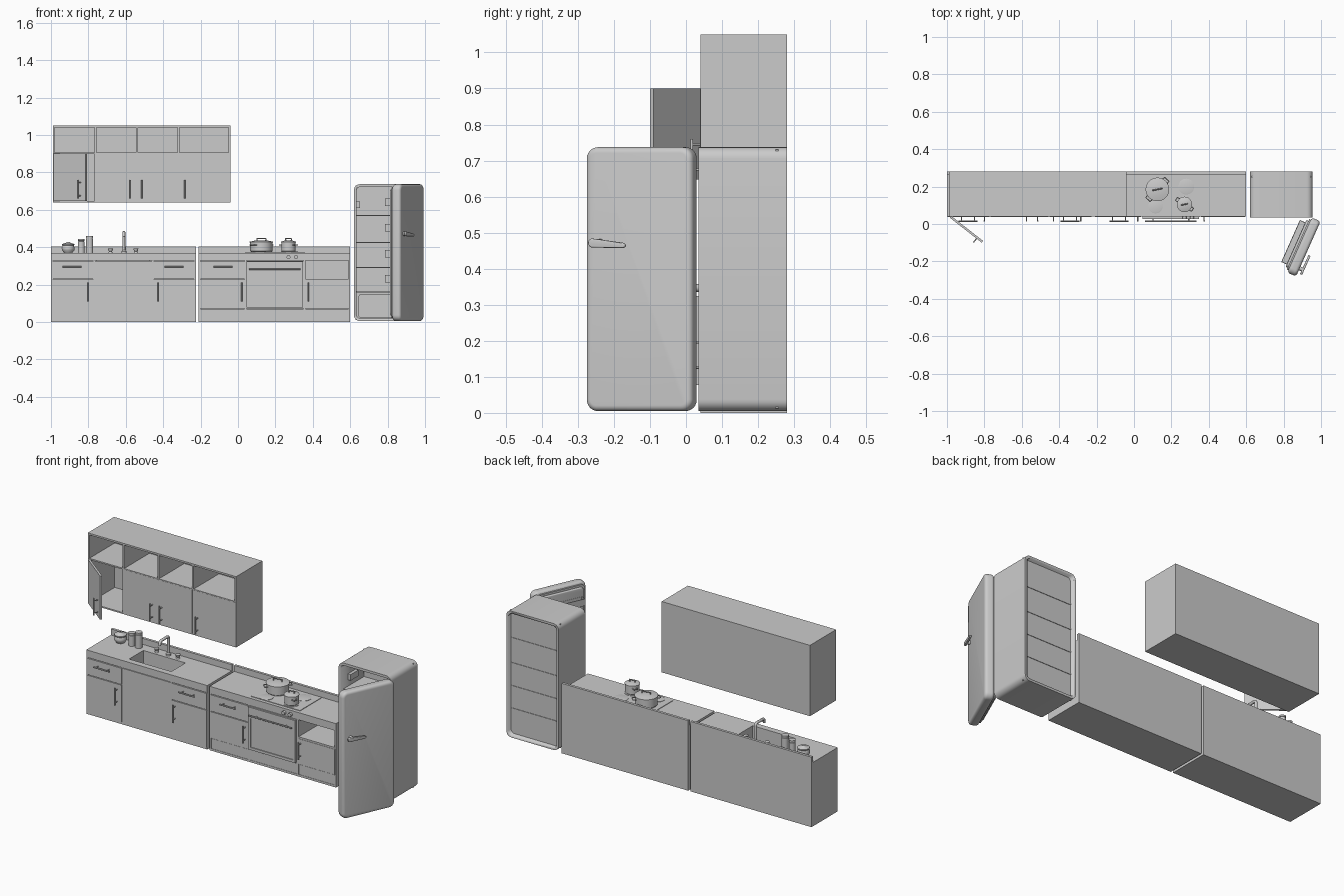
import bpy, bmesh, math
from mathutils import Matrix, Vector

if "Cube" in bpy.data.objects:
    bpy.data.objects.remove(bpy.data.objects["Cube"])

def finish(name, bm, smooth=False):
    bmesh.ops.recalc_face_normals(bm, faces=bm.faces)
    me = bpy.data.meshes.new(name)
    bm.to_mesh(me); bm.free()
    ob = bpy.data.objects.new(name, me)
    bpy.context.collection.objects.link(ob)
    if smooth:
        activate(ob)
        bpy.ops.object.shade_smooth_by_angle(angle=math.radians(35))
    return ob

def activate(ob):
    bpy.ops.object.select_all(action='DESELECT')
    ob.select_set(True)
    bpy.context.view_layer.objects.active = ob

def box(name, x0, x1, y0, y1, z0, z1):
    bm = bmesh.new()
    m = Matrix.Translation(((x0+x1)/2, (y0+y1)/2, (z0+z1)/2)) @ Matrix.Diagonal((x1-x0, y1-y0, z1-z0, 1))
    bmesh.ops.create_cube(bm, size=1, matrix=m)
    return finish(name, bm)

def slab(name, x0, x1, y0, y1, z0, z1, r, bevel=0):
    """Rounded rectangle in xz, extruded along y, with optional soft rim."""
    bm = bmesh.new()
    vs = []
    for cx, cz, a0 in ((x1-r, z1-r, 0), (x0+r, z1-r, 90), (x0+r, z0+r, 180), (x1-r, z0+r, 270)):
        for i in range(7):
            a = math.radians(a0 + 15*i)
            vs.append(bm.verts.new((cx + r*math.cos(a), y0, cz + r*math.sin(a))))
    f = bm.faces.new(vs)
    g = bmesh.ops.extrude_face_region(bm, geom=[f])
    bmesh.ops.translate(bm, vec=(0, y1-y0, 0), verts=[v for v in g['geom'] if isinstance(v, bmesh.types.BMVert)])
    if bevel:
        rim = [e for e in bm.edges if abs(e.verts[0].co.y - e.verts[1].co.y) < 1e-6]
        bmesh.ops.bevel(bm, geom=rim, offset=bevel, segments=5, profile=0.5, affect='EDGES')
    return finish(name, bm, True)

def lathe(name, profile, x, y, z, n=32):
    bm = bmesh.new()
    vs = [bm.verts.new((r, 0, h)) for r, h in profile]
    es = [bm.edges.new(p) for p in zip(vs, vs[1:])]
    bmesh.ops.spin(bm, geom=vs+es, axis=(0, 0, 1), cent=(0, 0, 0), angle=2*math.pi, steps=n)
    bmesh.ops.remove_doubles(bm, verts=bm.verts, dist=1e-5)
    bmesh.ops.translate(bm, vec=(x, y, z), verts=bm.verts)
    return finish(name, bm, True)

def pipe(name, pts, r):
    cu = bpy.data.curves.new(name, 'CURVE')
    cu.dimensions = '3D'
    cu.bevel_depth, cu.bevel_resolution, cu.use_fill_caps = r, 2, True
    sp = cu.splines.new('POLY')
    sp.points.add(len(pts)-1)
    for p, c in zip(sp.points, pts):
        p.co = (*c, 1)
    ob = bpy.data.objects.new(name, cu)
    bpy.context.collection.objects.link(ob)
    activate(ob)
    bpy.ops.object.convert(target='MESH')
    return bpy.context.object

def cut(ob, cutter):
    m = ob.modifiers.new('cut', 'BOOLEAN')
    m.operation, m.object, m.solver = 'DIFFERENCE', cutter, 'EXACT'
    activate(ob)
    bpy.ops.object.modifier_apply(modifier=m.name)
    bpy.data.objects.remove(cutter)
    return ob

def swing(obs, pivot, deg):
    for o in obs:
        o.matrix_world = Matrix.Translation(pivot) @ Matrix.Rotation(math.radians(deg), 4, 'Z')

def bar(name, x, z, y=0.04, vertical=True, half=0.05, out=0.024):
    """Bar handle on two posts."""
    d = Vector((0, 0, 1)) if vertical else Vector((1, 0, 0))
    c, o = Vector((x, y, z)), Vector((0, -out, 0))
    obs = [pipe(name, [c+o-d*half, c+o+d*half], 0.004)]
    for s in (-0.7, 0.7):
        obs.append(pipe(name + '_post', [c+d*half*s, c+d*half*s+o], 0.003))
    return obs

F, B = 0.04, 0.28   # cabinet front and back

# ---- wall cabinet
X = [-0.985, -0.7625, -0.54, -0.3175, -0.045]
box('wall_cabinet_top', -0.99, -0.04, F, B, 1.04, 1.05)
box('wall_cabinet_bottom', -0.99, -0.04, F, B, 0.64, 0.648)
box('wall_cabinet_shelf', -0.99, -0.04, F, B, 0.897, 0.905)
box('wall_cabinet_back', -0.99, -0.04, 0.272, B, 0.64, 1.05)
for i, x in enumerate(X):
    box('wall_cabinet_upright', x-0.005, x+0.005, F, B, 0.64, 1.05)
for i, hx in ((1, -0.575), (2, -0.515), (3, -0.285)):
    box('wall_door', X[i]+0.003, X[i+1]-0.003, F-0.001, F+0.011, 0.647, 0.9)
    bar('wall_door_handle', hx, 0.71)
swing([box('open_wall_door', 0, 0.217, -0.001, 0.011, 0.647, 0.9)] + bar('open_door_handle', 0.182, 0.71, 0), (-0.985, 0.035, 0), -38)

# ---- base cabinets
def carcass(name, x0, x1, dividers):
    for x in (x0, x1-0.01):
        box(name + '_side', x, x+0.01, F, B, 0, 0.34)
    for x in dividers:
        box(name + '_divider', x-0.005, x+0.005, F, B, 0.01, 0.34)
    box(name + '_floor', x0, x1, F, B, 0, 0.012)
    box(name + '_back', x0, x1, 0.27, B, 0, 0.35)
    box(name + '_splashback', x0, x1, 0.265, B, 0.36, 0.405)
    return box(name + '_worktop', x0, x1, F, B, 0.328, 0.37)

def front(name, x0, x1, z0, z1):
    return box(name, x0+0.002, x1-0.002, F-0.002, F+0.012, z0, z1)

top = carcass('sink_unit', -1, -0.225, (-0.77, -0.455))
cut(top, box('sink_cutter', -0.75, -0.48, 0.075, 0.205, 0.3, 0.4))
basin = box('sink_basin', -0.756, -0.474, 0.069, 0.211, 0.24, 0.369)
cut(basin, box('basin_cutter', -0.75, -0.48, 0.075, 0.205, 0.246, 0.4))
front('sink_front', -0.77, -0.455, 0.01, 0.326)
for x0, x1, hx in ((-1, -0.77, -0.8), (-0.455, -0.225, -0.43)):
    front('drawer_front', x0, x1, 0.23, 0.324)
    front('base_door', x0, x1, 0.012, 0.226)
    bar('base_door_handle', hx, 0.16)
    bar('drawer_handle', (x0+x1)/2 - 0.002, 0.295, vertical=False)

carcass('cooker_unit', -0.21, 0.6, (0.04, 0.355))
box('cooker_plinth', -0.21, 0.6, F+0.002, F+0.012, 0, 0.07)
front('left_drawer_front', -0.21, 0.04, 0.23, 0.324)
front('left_base_door', -0.21, 0.04, 0.073, 0.226)
bar('left_drawer_handle', -0.08, 0.295, vertical=False)
bar('left_door_handle', 0.02, 0.16)
box('open_niche_floor', 0.355, 0.6, F, B, 0.22, 0.23)
front('right_base_door', 0.355, 0.595, 0.073, 0.22)
bar('right_door_handle', 0.375, 0.16)

# ---- oven and hob
box('oven_body', 0.045, 0.35, F-0.002, 0.26, 0.073, 0.326)
door = box('oven_door', 0.045, 0.347, F-0.012, F, 0.078, 0.324)
cut(door, box('window_cutter', 0.06, 0.333, 0, F-0.007, 0.093, 0.262))
bar('oven_handle', 0.197, 0.282, F-0.01, False, 0.137, 0.016)
for x in (0.27, 0.31):
    pipe('oven_knob', [(x, F, 0.347), (x, F-0.014, 0.347)], 0.011)
box('hob_plate', 0.04, 0.355, 0.06, 0.255, 0.368, 0.373)
for x, y, r in ((0.125, 0.185, 0.055), (0.27, 0.105, 0.042), (0.115, 0.095, 0.038), (0.28, 0.2, 0.042)):
    lathe('burner', [(0, 0), (r, 0), (r, 0.003), (r-0.004, 0.004), (0, 0.004)], x, y, 0.372)

def pot(name, x, y, r, h, ang):
    """Saucepan with lid, lid grip and two ear handles."""
    lathe(name, [(0, 0), (r-0.004, 0), (r, 0.004), (r, h), (r+0.003, h+0.001), (r+0.003, h+0.004),
                 (r*0.6, h+0.01), (0, h+0.012)], x, y, 0.375)
    d = Vector((math.cos(ang), math.sin(ang), 0))
    n = Vector((-d.y, d.x, 0))
    for s in (-1, 1):
        c = Vector((x, y, 0.375+h*0.75)) + d*s*(r-0.003)
        pipe(name + '_ear', [c-n*r*0.3, c-n*r*0.25+d*s*0.017, c+n*r*0.25+d*s*0.017, c+n*r*0.3], 0.003)
    c, up = Vector((x, y, 0.375+h+0.009)), Vector((0, 0, 0.013))
    e = Vector((math.cos(0.2), math.sin(0.2), 0))*r*0.4
    pipe(name + '_grip', [c-e, c-e+up, c+e+up, c+e], 0.0035)

pot('large_pot', 0.125, 0.185, 0.06, 0.05, -0.75 + math.pi/2)
pot('small_pot', 0.27, 0.105, 0.038, 0.05, -0.6)

# ---- tap and worktop jars
lathe('tap_base', [(0, 0), (0.014, 0), (0.014, 0.008), (0.009, 0.014), (0, 0.014)], -0.61, 0.235, 0.37, 20)
arc = [(-0.61, 0.222+0.013*math.cos(a), 0.466+0.013*math.sin(a)) for a in (0, 0.4, 0.8, 1.2, 1.57)]
pipe('tap_spout', [(-0.61, 0.235, 0.37)] + arc + [(-0.61, 0.165, 0.478), (-0.61, 0.157, 0.472), (-0.61, 0.155, 0.455)], 0.008)
for s in (-1, 1):
    x = -0.614 + s*0.068
    lathe('tap_valve', [(0, 0), (0.011, 0), (0.008, 0.008), (0.011, 0.012), (0.013, 0.022), (0, 0.024)], x, 0.23, 0.37, 16)
for x, r, h in ((-0.838, 0.018, 0.075), (-0.793, 0.019, 0.09)):
    lathe('canister', [(0, 0), (r, 0), (r, h-0.014), (r-0.003, h-0.013), (r-0.003, h-0.011), (r, h-0.01), (r, h-0.001), (0, h)], x, 0.225, 0.37)
lathe('teapot', [(0, 0), (0.022, 0), (0.033, 0.014), (0.035, 0.026), (0.03, 0.038), (0.033, 0.042), (0.033, 0.047),
                 (0.012, 0.053), (0.007, 0.058), (0, 0.059)], -0.908, 0.222, 0.37)

# ---- fridge body: open rounded shell with liner and shelves
shell = slab('fridge_shell', 0.62, 0.955, 0.035, B, 0.005, 0.737, 0.032)
cut(shell, slab('shell_cutter', 0.634, 0.941, 0, 0.4, 0.019, 0.723, 0.022))
box('fridge_back_panel', 0.628, 0.947, 0.248, 0.256, 0.012, 0.73)
for z in (0.57, 0.425, 0.292, 0.162):
    box('fridge_shelf', 0.63, 0.945, 0.06, 0.259, z-0.003, z+0.003)
box('fridge_light', 0.634, 0.652, 0.1, 0.17, 0.61, 0.645)
drawer = slab('fridge_drawer', 0.645, 0.93, 0.055, 0.24, 0.022, 0.148, 0.012)
cut(drawer, box('drawer_cutter', 0.651, 0.924, 0.061, 0.234, 0.03, 0.2))

# ---- fridge door, built closed about its hinge and swung open
L = -0.322
parts = [slab('fridge_door', L, 0, -0.052, 0, 0.005, 0.737, 0.032, 0.016),
         slab('fridge_door_gasket', L+0.014, -0.014, -0.004, 0.008, 0.018, 0.724, 0.026),
         slab('fridge_door_liner', L+0.024, -0.024, 0.004, 0.02, 0.03, 0.712, 0.022, 0.005)]
for z in (0.62, 0.485, 0.345, 0.21):
    b = box('door_bin', L+0.038, -0.038, 0.018, 0.052, z, z+0.04)
    parts.append(cut(b, box('bin_cutter', L+0.042, -0.042, 0.021, 0.048, z+0.004, z+0.1)))
grip = slab('fridge_handle', -0.302, -0.19, -0.078, -0.066, 0.457, 0.483, 0.0125, 0.004)
for v in grip.data.vertices:                      # taper and droop towards the hinge
    t = (v.co.x + 0.302)/0.112
    v.co.z = 0.472 + (v.co.z - 0.47)*(1 - 0.45*t) - 0.008*t
parts += [grip, pipe('fridge_handle_post', [(-0.275, -0.045, 0.472), (-0.275, -0.07, 0.472)], 0.011)]
swing(parts, (0.95, 0.035, 0), 66)
